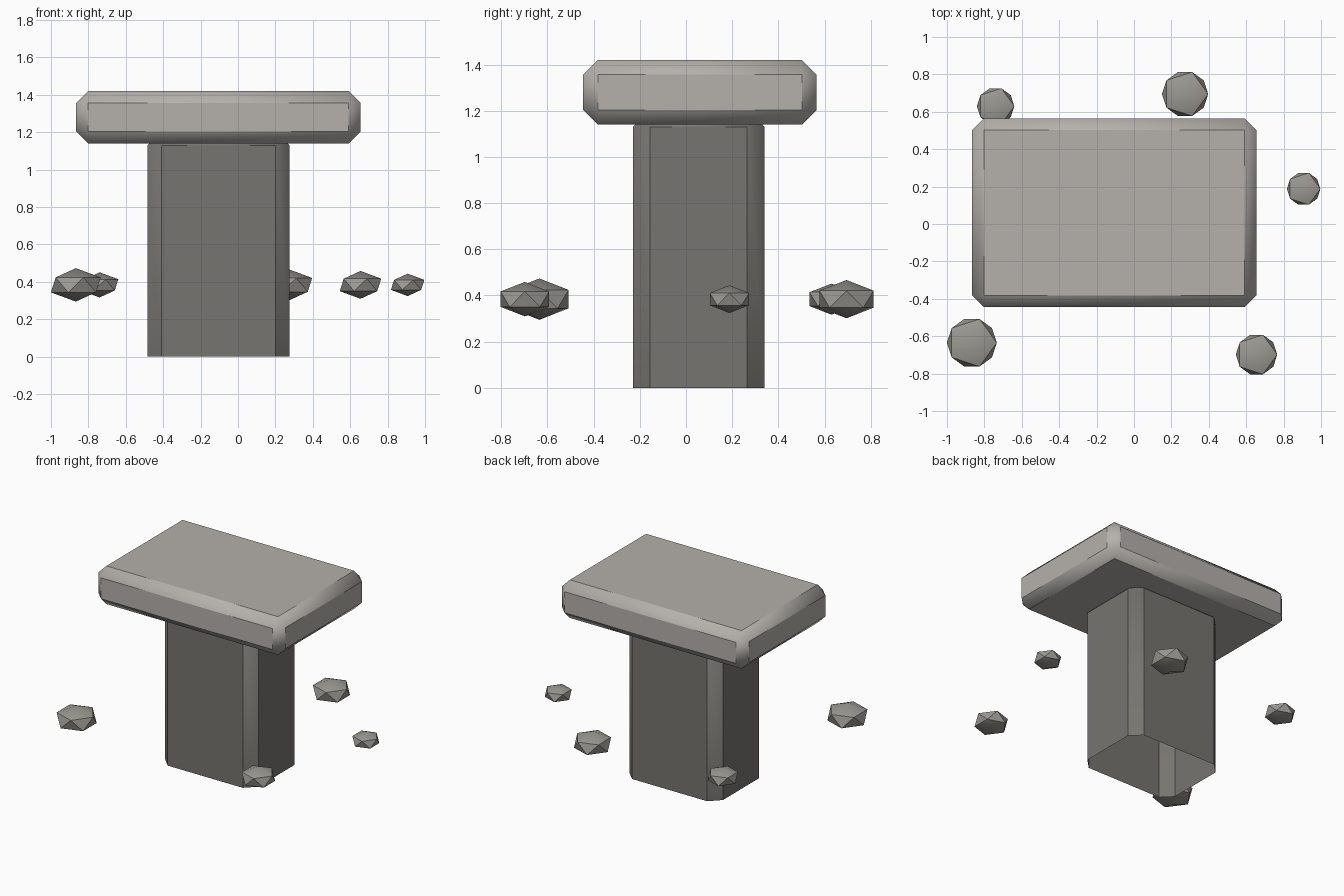
import bpy, bmesh, math
from mathutils import Matrix

if "Cube" in bpy.data.objects:
    bpy.data.objects.remove(bpy.data.objects["Cube"])


def paint(ob, name, color):
    """Give the part its stone colour, smooth only across shallow edges."""
    mat = bpy.data.materials.get(name) or bpy.data.materials.new(name)
    mat.diffuse_color = (*color, 1)
    mat.use_nodes = True
    mat.node_tree.nodes["Principled BSDF"].inputs["Base Color"].default_value = mat.diffuse_color
    ob.data.materials.append(mat)
    bpy.ops.object.select_all(action='DESELECT')
    ob.select_set(True)
    bpy.context.view_layer.objects.active = ob
    bpy.ops.object.shade_smooth_by_angle(angle=math.radians(40))


def bevelled_block(name, lo, hi, width, color, cut_z=None):
    """Box between two corners with chamfered edges, optionally cut open below cut_z."""
    bm = bmesh.new()
    size = [h - l for l, h in zip(lo, hi)]
    mid = [(h + l) / 2 for l, h in zip(lo, hi)]
    bmesh.ops.create_cube(bm, size=1, matrix=Matrix.Translation(mid) @ Matrix.Diagonal((*size, 1)))
    bmesh.ops.bevel(bm, geom=bm.edges[:], offset=width, segments=1,
                    profile=0.5, affect='EDGES')
    if cut_z is not None:
        bmesh.ops.bisect_plane(bm, geom=bm.verts[:] + bm.edges[:] + bm.faces[:],
                               plane_co=(0, 0, cut_z), plane_no=(0, 0, 1), clear_inner=True)
    me = bpy.data.meshes.new(name)
    bm.to_mesh(me)
    bm.free()
    ob = bpy.data.objects.new(name, me)
    bpy.context.collection.objects.link(ob)
    paint(ob, name + "_stone", color)


# Pillar, open at the ground, its chamfered top buried in the slab
bevelled_block("pillar", (-0.485, -0.23, -0.2), (0.275, 0.34, 1.205), 0.075,
               (0.184, 0.176, 0.16), cut_z=0)

# Capstone slab
bevelled_block("capstone", (-0.865, -0.445, 1.14), (0.655, 0.565, 1.42), 0.063,
               (0.46, 0.44, 0.41))

# Floating stones around the pillar: x, y, radius
stones = [(-0.867, -0.635, 0.149), (-0.74, 0.63, 0.112), (0.273, 0.695, 0.138),
          (0.907, 0.188, 0.1), (0.655, -0.698, 0.124)]
for i, (x, y, r) in enumerate(stones, 1):
    bpy.ops.mesh.primitive_ico_sphere_add(subdivisions=1, radius=r, location=(x, y, 0.384))
    ob = bpy.context.object
    ob.name = f"floating_stone_{i}"
    ob.scale.z = 0.6
    bpy.ops.object.transform_apply(location=False, rotation=False, scale=True)
    paint(ob, "floating_stone", (0.33, 0.32, 0.29))
